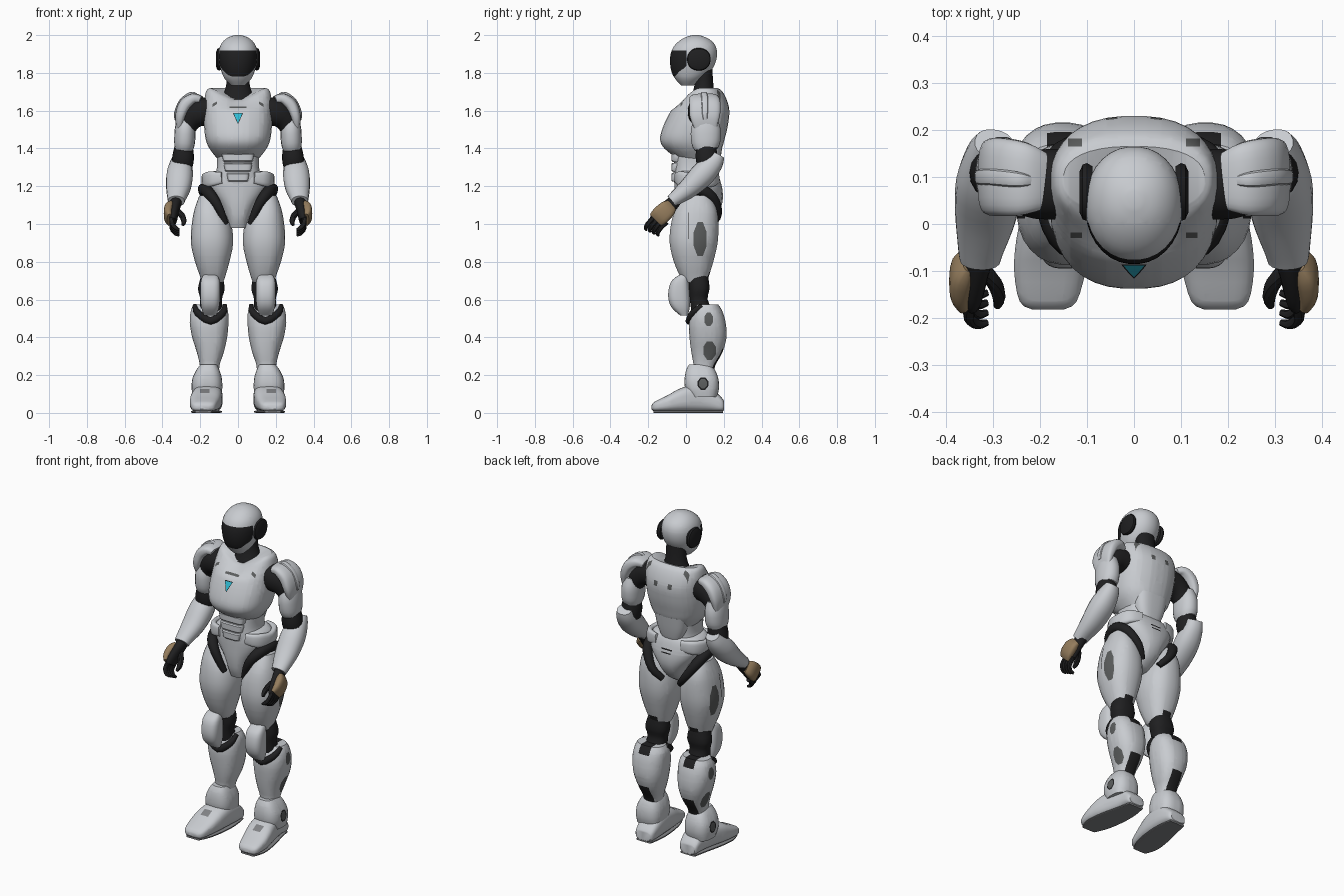
import bpy, bmesh, math
from mathutils import Vector


def material(name, r, g, b):
    m = bpy.data.materials.new(name)
    m.diffuse_color = (r, g, b, 1)
    return m


WHITE = material("shell_white", 0.58, 0.60, 0.63)
BLACK = material("joint_black", 0.014, 0.014, 0.015)
GREY = material("panel_grey", 0.105, 0.11, 0.11)
SOLE = material("sole_grey", 0.22, 0.225, 0.235)
TAN = material("hand_tan", 0.30, 0.205, 0.11)
CYAN = material("emblem_cyan", 0.03, 0.50, 0.65)


def smooth(rows, n):
    """Catmull-Rom interpolation of rows of numbers."""
    out = []
    for i in range(len(rows) - 1):
        a, b, c, d = rows[max(i - 1, 0)], rows[i], rows[i + 1], rows[min(i + 2, len(rows) - 1)]
        for k in range(n):
            t = k / n
            out.append([0.5 * (2 * q + (r - p) * t + (2 * p - 5 * q + 4 * r - w) * t * t
                               + (3 * q - p - 3 * r + w) * t ** 3) for p, q, r, w in zip(a, b, c, d)])
    return out + [list(rows[-1])]


def circle(seg, e):
    """Unit superellipse points."""
    pts = []
    for i in range(seg):
        a = 2 * math.pi * (i + 0.5) / seg
        c, s = math.cos(a), math.sin(a)
        pts.append((math.copysign(abs(c) ** (2 / e), c), math.copysign(abs(s) ** (2 / e), s)))
    return pts


def skin(name, rings, mat):
    bm = bmesh.new()
    vs = [[bm.verts.new(p) for p in ring] for ring in rings]
    n = len(vs[0])
    for a, b in zip(vs, vs[1:]):
        for i in range(n):
            bm.faces.new((a[i], a[(i + 1) % n], b[(i + 1) % n], b[i]))
    bm.faces.new(vs[0])
    bm.faces.new(vs[-1])
    bmesh.ops.recalc_face_normals(bm, faces=bm.faces)
    me = bpy.data.meshes.new(name)
    bm.to_mesh(me)
    bm.free()
    me.materials.append(mat)
    ob = bpy.data.objects.new(name, me)
    bpy.context.collection.objects.link(ob)
    return ob


def loft(name, rows, mat, s=1, e=2.4, axis="z", n=3, seg=28):
    """Rows along z: (z, y0, y1, x0, x1); along y: (y, z0, z1, x0, x1)."""
    rings = []
    for t, a0, a1, b0, b1 in smooth(rows, n):
        ring = []
        for u, v in circle(seg, e):
            a = (a0 + a1) / 2 + v * (a1 - a0) / 2
            b = s * ((b0 + b1) / 2 + u * (b1 - b0) / 2)
            ring.append((b, a, t) if axis == "z" else (b, t, a))
        rings.append(ring)
    return skin(name, rings, mat)


def tube(name, rows, mat, s=1, ref=(0, 1, 0), e=2.2, n=3, seg=18):
    """Rows: (x, y, z, radius along ref, radius across ref)."""
    rows = smooth(rows, n)
    pts = [Vector(r[:3]) for r in rows]
    rings = []
    for i, r in enumerate(rows):
        t = (pts[min(i + 1, len(pts) - 1)] - pts[max(i - 1, 0)]).normalized()
        u = Vector(ref)
        u = (u - t * u.dot(t)).normalized()
        w = t.cross(u)
        ring = [pts[i] + u * (a * r[3]) + w * (b * r[4]) for a, b in circle(seg, e)]
        rings.append([(s * p.x, p.y, p.z) for p in ring])
    return skin(name, rings, mat)


def paint(ob, planes, mat):
    """Cut the surface along planes and colour the region behind all of them."""
    me = ob.data
    if mat.name not in me.materials:
        me.materials.append(mat)
    idx = list(me.materials).index(mat)
    bm = bmesh.new()
    bm.from_mesh(me)
    planes = [(Vector(c), Vector(d).normalized()) for c, d in planes]
    for c, d in planes:
        bmesh.ops.bisect_plane(bm, geom=bm.verts[:] + bm.edges[:] + bm.faces[:],
                               dist=1e-5, plane_co=c, plane_no=d)
    for f in bm.faces:
        m = f.calc_center_median()
        if all((m - c).dot(d) < 0 for c, d in planes):
            f.material_index = idx
    bm.to_mesh(me)
    bm.free()


def box(s, x0, x1, z0, z1, ymid, front=True):
    """Planes bounding a rectangle seen from the front or back."""
    return [((s * x0, 0, 0), (-s, 0, 0)), ((s * x1, 0, 0), (s, 0, 0)), ((0, 0, z0), (0, 0, -1)),
            ((0, 0, z1), (0, 0, 1)), ((0, ymid, 0), (0, 1 if front else -1, 0))]


def top_box(s, x0, x1, y0, y1, z):
    """Planes bounding a rectangle seen from above."""
    return [((s * x0, 0, 0), (-s, 0, 0)), ((s * x1, 0, 0), (s, 0, 0)), ((0, y0, 0), (0, -1, 0)),
            ((0, y1, 0), (0, 1, 0)), ((0, 0, z), (0, 0, -1))]


def octagon(s, x, y, z, ry, rz):
    """Planes bounding an octagon on the outer side."""
    out = [((s * x, 0, 0), (-s, 0, 0))]
    for k in range(8):
        c, q = math.cos(math.pi * k / 4), math.sin(math.pi * k / 4)
        out.append(((0, y + ry * c, z + rz * q), (0, c / ry, q / rz)))
    return out


# Head with visor
head = loft("head", [(1.732, -.025, .04, -.035, .035), (1.765, -.055, .085, -.068, .068),
                     (1.80, -.075, .125, -.086, .086), (1.85, -.085, .155, -.1, .1),
                     (1.90, -.082, .165, -.104, .104), (1.94, -.065, .158, -.096, .096),
                     (1.97, -.035, .135, -.076, .076), (1.99, .0, .1, -.048, .048),
                     (2.0, .035, .07, -.015, .015)], WHITE, e=2.1, seg=32)
paint(head, [((0, 0, 1.918), (0, 0, 1)), ((0, .003, 0), (0, 1, 0)), ((0, 0, 1.78), (0, 0, -1)),
             ((0, -.055, 1.785), (0, 1, -1.1)), ((.045, 0, 1.78), (1, 0, -1)),
             ((-.045, 0, 1.78), (-1, 0, -1))], BLACK)
loft("neck", [(1.60, .0, .18, -.11, .11), (1.68, .03, .155, -.08, .08),
              (1.74, .045, .145, -.062, .062), (1.82, .05, .14, -.058, .058)], BLACK, e=2)

# Torso
chest = loft("chest", [(1.345, -.045, .16, -.11, .11), (1.40, -.115, .19, -.152, .152),
                       (1.45, -.138, .205, -.172, .172), (1.52, -.12, .222, -.18, .18),
                       (1.60, -.08, .23, -.18, .18), (1.66, -.035, .215, -.178, .178),
                       (1.705, .0, .19, -.168, .168), (1.72, .025, .165, -.15, .15)],
             WHITE, e=2.4, n=4, seg=36)
for v in chest.data.vertices:  # collar dips toward the front
    if v.co.z > 1.6 and v.co.y < .1:
        v.co.z -= .07 * (v.co.z - 1.6) / .12 * max(0, 1 - abs(v.co.x) / .15) * min(1, (.1 - v.co.y) / .07)
for w, top, mat in ((.027, 1.588, BLACK), (.022, 1.584, CYAN)):
    paint(chest, [((0, 0, top), (0, 0, 1)), ((0, .0, 0), (0, 1, 0)),
                  ((w, 0, top), (1, 0, -.45)), ((-w, 0, top), (-1, 0, -.45))], mat)
paint(chest, box(1, -.045, .045, 1.613, 1.622, .02), GREY)
for s in (1, -1):
    paint(chest, box(s, .035, .06, 1.60, 1.63, .15, False), GREY)
    paint(chest, top_box(s, .11, .14, .165, .182, 1.62), GREY)
    paint(chest, top_box(s, .11, .135, -.03, -.018, 1.56), GREY)
abdomen = loft("abdomen", [(1.18, -.055, .16, -.14, .14), (1.24, -.066, .155, -.128, .128),
                           (1.30, -.066, .155, -.112, .112), (1.40, -.06, .16, -.113, .113)], WHITE, e=2.6)
for k, w in enumerate((.05, .065, .075)):  # raised belly plates
    z = 1.225 + k * .052
    loft("belly_plate_%d" % (k + 1), [(z, -.072, .0, -w, w), (z + .006, -.078, .0, -w - .004, w + .004),
                                      (z + .04, -.078, .0, -w - .01, w + .01),
                                      (z + .046, -.072, .0, -w - .008, w + .008)], WHITE, e=5, n=1)
loft("lumbar_plate", [(1.255, .05, .16, -.06, .06), (1.27, .05, .167, -.07, .07),
                      (1.33, .05, .18, -.092, .092), (1.41, .05, .193, -.105, .105)], WHITE, e=3)
pelvis = loft("pelvis", [(.98, -.03, .08, -.048, .048), (1.03, -.05, .15, -.064, .064),
                         (1.10, -.06, .19, -.098, .098), (1.17, -.062, .195, -.15, .15),
                         (1.23, -.062, .182, -.172, .172), (1.265, -.058, .168, -.155, .155),
                         (1.28, -.05, .155, -.13, .13)], WHITE, e=2.5)
paint(pelvis, box(1, -.035, .035, 1.205, 1.213, .1, False), BLACK)
paint(pelvis, box(1, -.03, .03, 1.185, 1.192, .1, False), BLACK)

for s, side in ((1, "left_"), (-1, "right_")):
    # Ear disc
    tube(side + "ear", [(.088, .068, 1.872, .055, .055), (.1, .068, 1.872, .062, .06),
                        (.109, .068, 1.872, .059, .056), (.116, .068, 1.872, .043, .04)],
         BLACK, s, n=1, seg=24)
    # Hip
    tube(side + "hip_guard", [(.085, -.05, 1.245, .03, .012), (.148, -.022, 1.238, .04, .018),
                              (.176, .06, 1.228, .04, .018), (.148, .137, 1.238, .04, .018),
                              (.08, .165, 1.245, .03, .012)], WHITE, s, ref=(0, 0, 1), e=3)
    tube(side + "hip_band", [(.068, -.035, 1.0, .018, .018), (.108, -.055, 1.1, .024, .024),
                             (.155, -.025, 1.165, .03, .03), (.182, .06, 1.185, .03, .03),
                             (.165, .135, 1.145, .028, .028), (.11, .17, 1.06, .022, .022),
                             (.06, .14, 1.0, .018, .018)], BLACK, s, ref=(0, 0, 1))
    # Thigh
    thigh = loft(side + "thigh", [(1.15, -.01, .13, .10, .205), (1.08, -.055, .162, .07, .23),
                                  (1.0, -.08, .172, .035, .245), (.9, -.087, .168, .025, .25),
                                  (.8, -.065, .145, .045, .228), (.72, -.03, .12, .068, .2),
                                  (.69, -.01, .11, .08, .19)], WHITE, s, e=2.3)
    paint(thigh, octagon(s, .17, .075, .92, .034, .09), GREY)
    paint(thigh, [((s * .17, 0, 0), (-s, 0, 0)), ((0, .012, 0), (0, -1, 0)), ((0, .017, 0), (0, 1, 0)),
                  ((0, 0, .92), (0, 0, -1)), ((0, 0, 1.06), (0, 0, 1))], BLACK)
    paint(thigh, box(s, .108, .165, .68, .745, .07, False), BLACK)
    # Knee
    loft(side + "knee_joint", [(.74, .01, .115, .085, .19), (.66, .015, .125, .07, .212),
                               (.60, .02, .115, .085, .2), (.52, .03, .15, .08, .21)], BLACK, s)
    loft(side + "kneecap", [(.515, -.03, .01, .115, .18), (.56, -.078, .02, .10, .195),
                            (.62, -.095, .02, .094, .2), (.69, -.082, .015, .096, .198),
                            (.725, -.045, .01, .108, .187), (.735, -.02, .0, .125, .17)], WHITE, s, e=2.8)
    tube(side + "knee_strap", [(.07, .085, .568, .012, .012), (.08, .038, .53, .018, .018),
                               (.145, .018, .487, .02, .02), (.214, .038, .53, .018, .018),
                               (.228, .085, .568, .012, .012)], BLACK, s, ref=(0, 0, 1))
    # Lower leg
    shin = loft(side + "shin", [(.575, .055, .17, .07, .235), (.54, .03, .192, .053, .25),
                                (.48, .015, .21, .05, .256), (.40, .018, .215, .057, .243),
                                (.32, .028, .193, .075, .218), (.25, .04, .155, .098, .202),
                                (.18, .04, .14, .1, .2)], WHITE, s)
    paint(shin, octagon(s, .17, .12, .495, .023, .036), GREY)
    paint(shin, octagon(s, .17, .125, .33, .033, .049), GREY)
    paint(shin, box(s, .115, .185, .2, .34, .11, False), BLACK)
    paint(shin, box(s, .115, .185, .53, .6, .1, False), BLACK)
    # Ankle and foot
    ankle = loft(side + "ankle_guard", [(.085, .02, .165, .09, .24), (.13, -.005, .175, .083, .246),
                                        (.18, -.008, .172, .085, .242), (.225, .0, .155, .097, .222),
                                        (.255, .015, .13, .112, .2)], WHITE, s, e=2.8)
    paint(ankle, octagon(s, .18, .09, .155, .028, .033), BLACK)
    paint(ankle, octagon(s, .18, .09, .155, .021, .025), GREY)
    foot = loft(side + "foot", [(-.182, .02, .04, .15, .215), (-.165, .008, .06, .122, .243),
                                (-.1, .006, .092, .102, .255), (-.03, .006, .13, .088, .25),
                                (.05, .006, .15, .082, .232), (.13, .006, .13, .082, .214),
                                (.185, .006, .085, .09, .207), (.2, .012, .065, .102, .197)],
                WHITE, s, e=3, axis="y")
    paint(foot, top_box(s, .15, .2, -.075, -.035, .06), SOLE)
    loft(side + "sole", [(-.172, .0, .012, .14, .228), (-.1, .0, .012, .108, .25), (.0, .0, .012, .09, .24),
                         (.1, .0, .012, .086, .217), (.195, .0, .012, .1, .197)],
         SOLE, s, e=6, axis="y")
    # Shoulder and upper arm
    tube(side + "shoulder_joint", [(.14, .085, 1.6, .075, .07), (.2, .085, 1.59, .075, .075),
                                   (.25, .095, 1.55, .065, .06), (.28, .1, 1.48, .05, .04)], BLACK, s)
    tube(side + "shoulder_pad", [(.195, .09, 1.655, .062, .022), (.235, .095, 1.662, .078, .03),
                                 (.28, .1, 1.63, .083, .034), (.305, .1, 1.57, .08, .028),
                                 (.31, .105, 1.51, .06, .016)], WHITE, s, e=3, seg=24)
    tube(side + "shoulder_ridge", [(.22, .092, 1.685, .01, .006), (.25, .095, 1.688, .017, .012),
                                   (.3, .1, 1.65, .018, .012), (.328, .1, 1.59, .016, .01),
                                   (.33, .102, 1.55, .01, .006)], WHITE, s, e=3, seg=12)
    tube(side + "upper_arm", [(.278, .105, 1.56, .06, .045), (.28, .105, 1.5, .08, .055),
                              (.283, .105, 1.43, .077, .055), (.287, .108, 1.395, .062, .048)], WHITE, s)
    tube(side + "elbow", [(.287, .108, 1.42, .052, .046), (.29, .108, 1.36, .058, .057),
                          (.295, .11, 1.31, .053, .055), (.3, .1, 1.27, .04, .04)], BLACK, s)
    # Forearm
    tube(side + "forearm", [(.297, .17, 1.365, .035, .042), (.302, .145, 1.325, .053, .056),
                            (.308, .09, 1.265, .065, .07), (.315, .02, 1.195, .055, .066),
                            (.325, -.05, 1.14, .04, .05), (.327, -.075, 1.12, .036, .044)],
         WHITE, s, ref=(0, 0, 1))
    # Hand
    tube(side + "palm", [(.327, -.055, 1.125, .033, .033), (.335, -.1, 1.08, .042, .026),
                         (.343, -.145, 1.03, .046, .022), (.343, -.158, 1.012, .038, .016)],
         BLACK, s, ref=(0, 1, -.5))
    tube(side + "hand_plate", [(.352, -.078, 1.098, .034, .014), (.365, -.1, 1.078, .047, .024),
                               (.37, -.135, 1.045, .05, .022), (.362, -.158, 1.022, .044, .014)],
         TAN, s, ref=(0, 1, -1), e=3)
    for k in range(4):  # fingers from index to little
        y, z = -.175 + k * .021, 1.03 - k * .01
        tube(side + "finger_%d" % (k + 1), [(.350, y + .01, z + .01, .013, .013),
                                            (.350, y - .024, z - .024, .012, .012),
                                            (.332, y - .038, z - .049, .011, .011),
                                            (.312, y - .034, z - .06, .007, .007)], BLACK, s, seg=10)
    tube(side + "thumb", [(.325, -.095, 1.07, .018, .018), (.297, -.125, 1.045, .016, .016),
                          (.287, -.155, 1.015, .014, .014), (.291, -.175, .995, .008, .008)], BLACK, s, seg=10)

# Smooth shading with sharp edges kept
for ob in bpy.context.scene.objects:
    ob.select_set(True)
    bpy.context.view_layer.objects.active = ob
bpy.ops.object.shade_smooth_by_angle(angle=math.radians(35))
